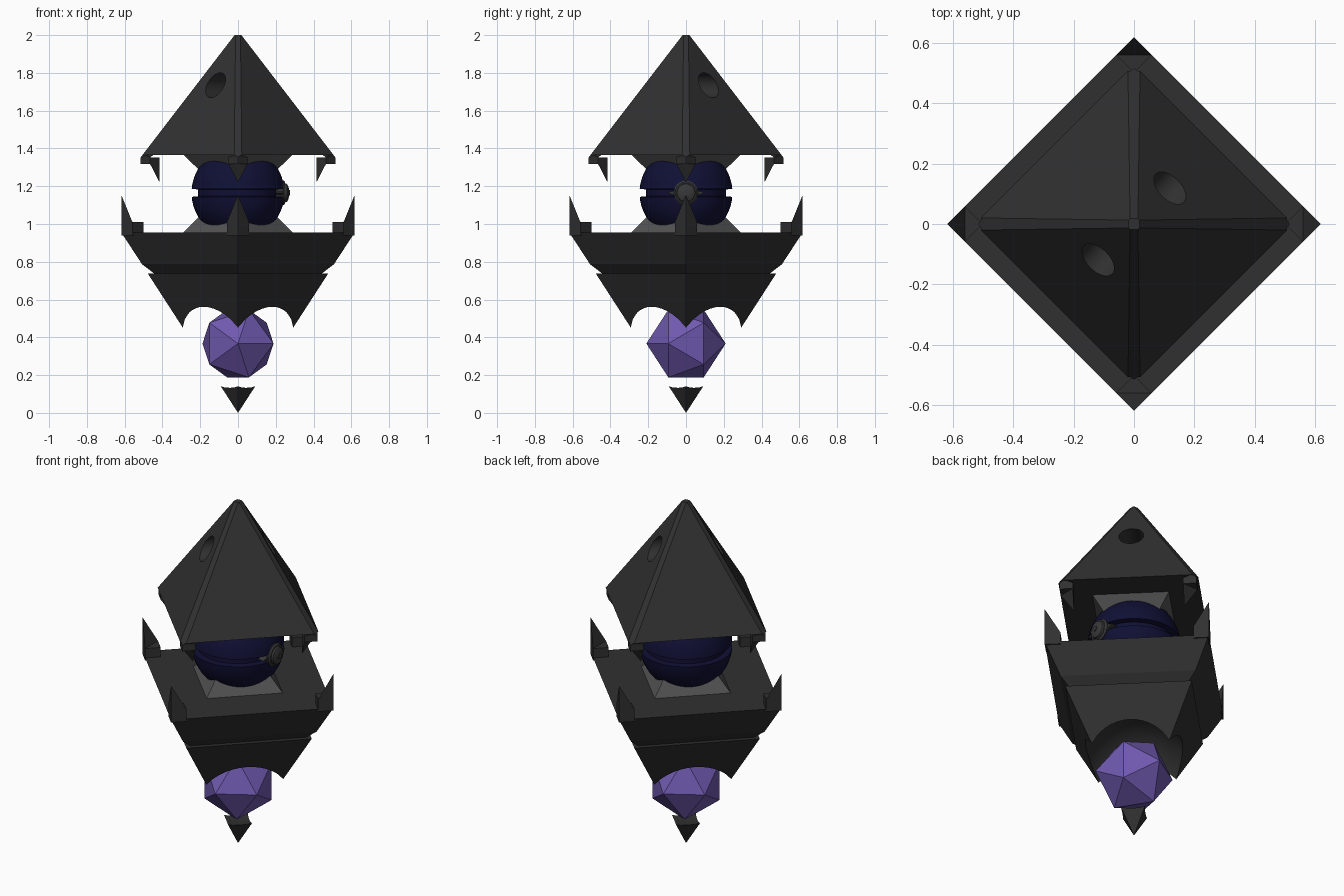
import bpy
import bmesh
from math import pi, cos, sin, radians
from mathutils import Matrix, Vector

old = bpy.data.objects.get("Cube")
if old:
    bpy.data.objects.remove(old, do_unlink=True)


def material(name, r, g, b):
    m = bpy.data.materials.new(name)
    m.use_nodes = True
    m.diffuse_color = (r, g, b, 1)
    m.node_tree.nodes["Principled BSDF"].inputs["Base Color"].default_value = (r, g, b, 1)
    return m


STONE = material("dark stone", 0.03, 0.03, 0.03)
GREY = material("mid grey", 0.085, 0.085, 0.085)
NAVY = material("navy", 0.005, 0.005, 0.035)
PURPLE = material("violet gem", 0.16, 0.1, 0.43)
METAL = material("button metal", 0.04, 0.04, 0.04)


def finish(name, bm, mat, smooth=False):
    bmesh.ops.recalc_face_normals(bm, faces=bm.faces[:])
    mesh = bpy.data.meshes.new(name)
    bm.to_mesh(mesh)
    bm.free()
    mesh.materials.append(mat)
    ob = bpy.data.objects.new(name, mesh)
    bpy.context.collection.objects.link(ob)
    if smooth:
        smooth_by_angle(ob)
    return ob


def smooth_by_angle(ob):
    bpy.ops.object.select_all(action='DESELECT')
    ob.select_set(True)
    bpy.context.view_layer.objects.active = ob
    bpy.ops.object.shade_smooth_by_angle(angle=radians(30))


def hull(name, points, mat):
    """Convex solid around a few points."""
    bm = bmesh.new()
    for p in points:
        bm.verts.new(p)
    bmesh.ops.convex_hull(bm, input=bm.verts[:])
    bmesh.ops.dissolve_limit(bm, angle_limit=0.01, verts=bm.verts[:], edges=bm.edges[:])
    return finish(name, bm, mat)


def diamond(h, z):
    """Square ring with its corners on the x and y axes."""
    return [(h, 0, z), (0, h, z), (-h, 0, z), (0, -h, z)]


def chamfered(h, w, z):
    """Diamond ring with its corners cut to half width w."""
    return [(h, w, z), (h, -w, z), (-h, w, z), (-h, -w, z),
            (w, h, z), (-w, h, z), (w, -h, z), (-w, -h, z)]


def lathe(name, profile, mat, axis_matrix, steps=48):
    bm = bmesh.new()
    verts = [bm.verts.new((r, 0, z)) for r, z in profile]
    edges = [bm.edges.new(pair) for pair in zip(verts, verts[1:])]
    bmesh.ops.spin(bm, geom=verts + edges, cent=(0, 0, 0), axis=(0, 0, 1),
                   angle=2 * pi, steps=steps)
    bmesh.ops.remove_doubles(bm, verts=bm.verts[:], dist=0.0003)
    bm.transform(axis_matrix)
    return finish(name, bm, mat, True)


def carve(ob, cutters):
    """Subtract the cutters and remove them."""
    for c in cutters:
        c.hide_render = True
        mod = ob.modifiers.new("carve", 'BOOLEAN')
        mod.operation = 'DIFFERENCE'
        mod.solver = 'EXACT'
        mod.object = c
    bpy.context.view_layer.update()
    mesh = bpy.data.meshes.new_from_object(
        ob.evaluated_get(bpy.context.evaluated_depsgraph_get()))
    ob.modifiers.clear()
    ob.data = mesh
    for c in cutters:
        bpy.data.objects.remove(c, do_unlink=True)
    mesh.materials.clear()
    mesh.materials.append(STONE)
    for p in mesh.polygons:
        p.material_index = 0
    smooth_by_angle(ob)


# Roof pyramid with chamfered ridges and two crossing bores
roof = hull("roof_pyramid",
            chamfered(0.506, 0.02, 1.365) + chamfered(0.013, 0.018, 2.0), STONE)
bores = []
for k in (1, -1):
    bm = bmesh.new()
    bmesh.ops.create_cone(bm, cap_ends=True, segments=32, radius1=0.066,
                          radius2=0.066, depth=1.0)
    bm.transform(Matrix.Translation((0, 0, 1.735)) @ Matrix.Rotation(k * pi / 4, 4, 'Z')
                 @ Matrix.Rotation(pi / 2, 4, 'Y'))
    bores.append(finish("bore_cutter", bm, STONE))
carve(roof, bores)

# Lower body: slanted rim and inverted pyramid with a round gem socket
hull("body_rim", diamond(0.618, 0.955) + diamond(0.508, 0.787) + diamond(0.44, 0.735), STONE)
base = hull("base_pyramid", diamond(0.477, 0.737) + [(0, 0, 0)], STONE)
bm = bmesh.new()
bmesh.ops.create_uvsphere(bm, u_segments=48, v_segments=24, radius=0.294)
bm.transform(Matrix.Translation((0, 0, 0.42)))
carve(base, [finish("socket_cutter", bm, STONE)])

# Corner teeth: a small block with a spike, on the body and under the roof
for i in range(4):
    turn = Matrix.Rotation(i * pi / 2, 4, 'Z')

    def corner(name, mid, half, z0, z1, tip_x, tip_z):
        sides = [(mid, half), (mid, -half)]
        ring = sides + [(mid + half, 0), (mid - half, 0)]
        block = [turn @ Vector((x, y, z)) for x, y in ring for z in (z0, z1)]
        hull(name + "_block", block, STONE)
        spike = [(x, y, z1) for x, y in sides + [(tip_x, 0)]] + [(tip_x, 0, tip_z)]
        hull(name + "_spike", [turn @ Vector(p) for p in spike], STONE)

    corner("body_tooth", 0.559, 0.059, 0.94, 1.01, 0.618, 1.155)
    corner("roof_tooth", 0.465, 0.05, 1.353, 1.317, 0.415, 1.22)
    # Widened roof foot above each hanging tooth
    foot = [(0.515, 0, 1.353), (0.465, 0.05, 1.353), (0.465, -0.05, 1.353),
            (0.5, 0.02, 1.37), (0.5, -0.02, 1.37), (0.44, 0, 1.37)]
    hull("roof_foot", [turn @ Vector(p) for p in foot], STONE)

# Grey pyramidal mounts holding the orb
hull("lower_mount", diamond(0.29, 0.954) + diamond(0.08, 1.164), GREY)
hull("upper_mount", diamond(0.29, 1.367) + diamond(0.08, 1.166), GREY)

# Orb with an equatorial groove
R = 0.246
top = [(R * cos(radians(a)), R * sin(radians(a))) for a in range(90, 4, -5)]
profile = top + [(0.212, 0.018), (0.212, -0.018)] + [(r, -z) for r, z in reversed(top)]
lathe("orb", profile, NAVY, Matrix.Translation((0, 0, 1.165)))

# Round button on the left side of the orb
side = Matrix.Translation((0, 0, 1.165)) @ Matrix.Rotation(pi / 2, 4, 'Y')
lathe("orb_button", [(0, 0.2), (0.065, 0.2), (0.065, 0.242), (0.057, 0.25), (0.05, 0.25),
                     (0.047, 0.26), (0.03, 0.268), (0.015, 0.27), (0.015, 0.274), (0, 0.274)],
      METAL, side, 32)
hull("button_clasp", [(x, y, 1.165 + z) for x in (0.2, 0.236)
                      for y, z in ((0.1, 0), (-0.1, 0), (0, 0.03), (0, -0.03))], METAL)


# Faceted gems in the socket and in the roof bores
def gem(name, radius, z):
    bm = bmesh.new()
    bmesh.ops.create_icosphere(bm, subdivisions=1, radius=radius)
    bm.transform(Matrix.Translation((0, 0, z)) @ Matrix.Rotation(pi / 2, 4, 'X'))
    finish(name, bm, PURPLE)


gem("large_gem", 0.21, 0.367)
gem("roof_gem", 0.04, 1.71)
